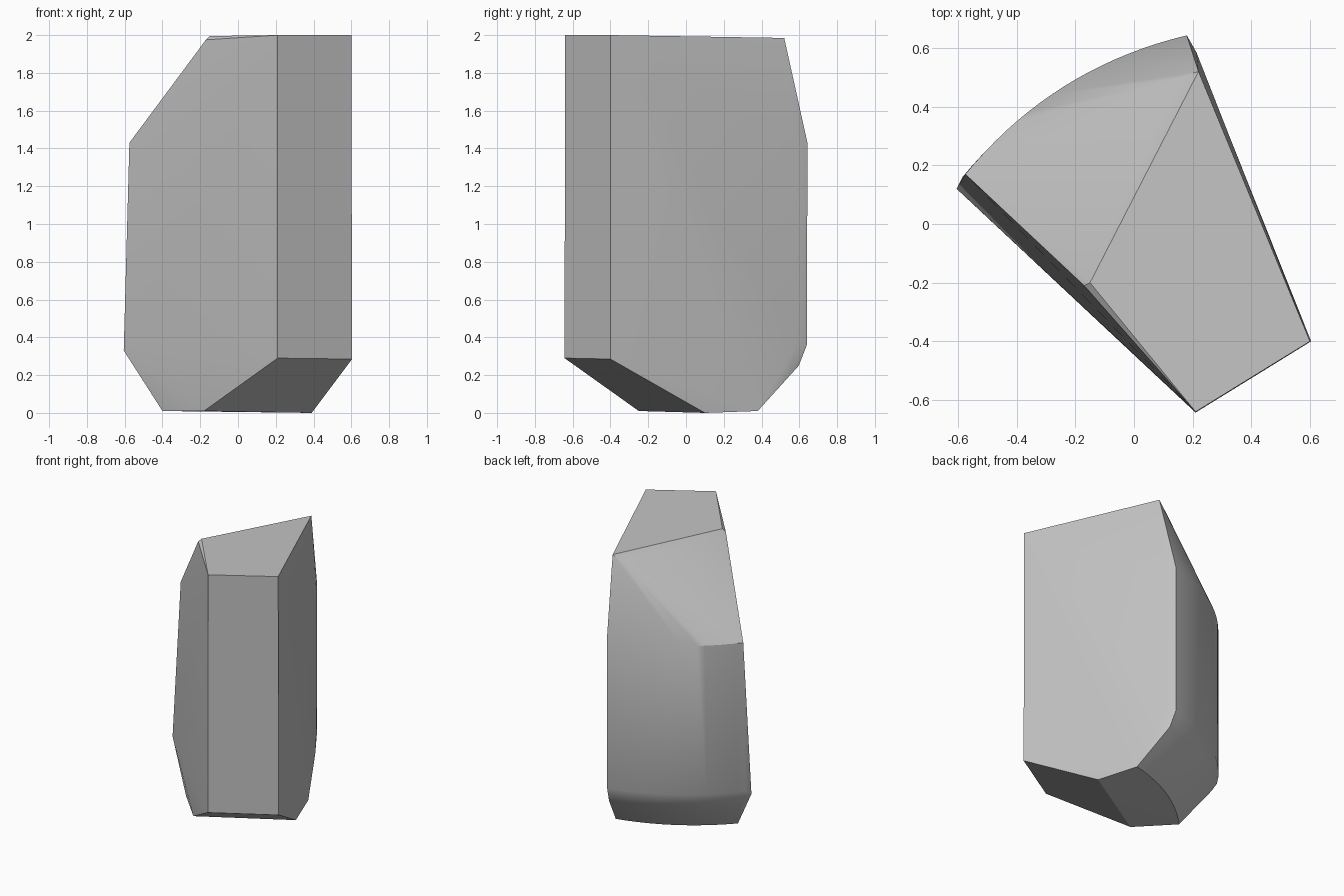
import bpy, bmesh, math
from mathutils import Vector

cube = bpy.data.objects.get("Cube")
if cube:
    bpy.data.objects.remove(cube, do_unlink=True)


def arc(start, end, z, bulge=0.075, steps=18):
    """Shallow outward curve at one height, from the side edge to the back corner."""
    a, b = Vector(start), Vector(end)
    d = (b - a).normalized()
    out = Vector((-d.y, d.x))
    points = []
    for i in range(steps + 1):
        t = i / steps
        p = a.lerp(b, t) + out * bulge * 4 * t * (1 - t)
        points.append((p.x, p.y, z))
    return points


# Flat top, with the sloped shoulder corners
top = [(0.21, -0.64, 2.0), (0.60, -0.40, 2.0), (0.22, 0.52, 1.985),
       (0.13, 0.49, 1.92), (-0.15, -0.20, 1.995), (-0.17, -0.21, 1.975)]

# Front wall foot, rear corner edge and leaning side edge
walls = [(0.21, -0.643, 0.29), (0.604, -0.40, 0.285),
         (0.213, 0.585, 1.43), (0.213, 0.585, 0.36),
         (0.222, 0.56, 0.25), (-0.605, 0.12, 0.33)]

# Underside corners
base = [(-0.18, -0.25, 0.01), (0.39, 0.10, 0.0)]

# Curved back wall, its rounded lower edge and the underside rim
back = (arc((-0.575, 0.17), (0.18, 0.643), 1.43)
        + arc((-0.585, 0.16), (0.18, 0.64), 0.36)
        + arc((-0.55, 0.13), (0.195, 0.597), 0.25)
        + arc((-0.40, -0.02), (0.293, 0.38), 0.01, 0.06))

# Wrap the outline points into one solid chunk
bm = bmesh.new()
for p in top + walls + base + back:
    bm.verts.new(p)
hull = bmesh.ops.convex_hull(bm, input=bm.verts)
bmesh.ops.delete(bm, geom=[v for v in bm.verts if not v.link_faces], context='VERTS')
bmesh.ops.dissolve_limit(bm, angle_limit=math.radians(0.5),
                         verts=bm.verts, edges=bm.edges)
bmesh.ops.recalc_face_normals(bm, faces=bm.faces)
mesh = bpy.data.meshes.new("stone_chunk")
bm.to_mesh(mesh)
bm.free()
chunk = bpy.data.objects.new("stone_chunk", mesh)
bpy.context.collection.objects.link(chunk)

# Plain grey stone
grey = bpy.data.materials.new("stone_grey")
grey.use_nodes = True
colour = (0.55, 0.55, 0.55, 1)
grey.diffuse_color = colour
grey.node_tree.nodes["Principled BSDF"].inputs["Base Color"].default_value = colour
mesh.materials.append(grey)

bpy.ops.object.select_all(action='DESELECT')
chunk.select_set(True)
bpy.context.view_layer.objects.active = chunk
bpy.ops.object.shade_smooth_by_angle(angle=math.radians(25))
